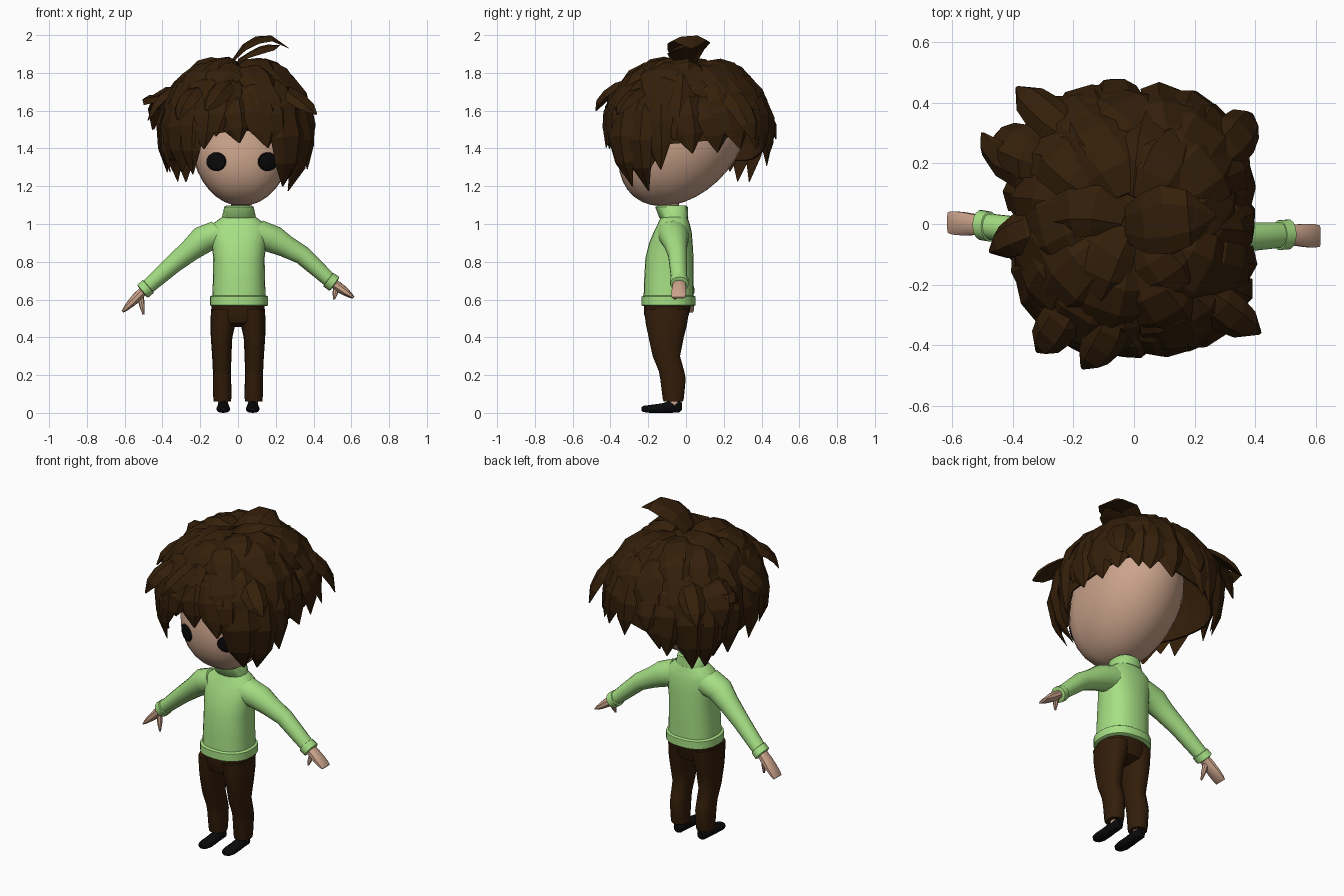
import bpy, bmesh, math, random
from mathutils import Vector

if "Cube" in bpy.data.objects:
    bpy.data.objects.remove(bpy.data.objects["Cube"])

random.seed(11)
X, Y, Z = Vector((1, 0, 0)), Vector((0, 1, 0)), Vector((0, 0, 1))


def material(name, rgb):
    m = bpy.data.materials.new(name)
    m.diffuse_color = (*rgb, 1)
    m.use_nodes = True
    m.node_tree.nodes["Principled BSDF"].inputs["Base Color"].default_value = m.diffuse_color
    return m


SKIN = material("skin", (0.60, 0.37, 0.26))
GREEN = material("green knit", (0.38, 0.74, 0.23))
HAIR = material("dark brown hair", (0.034, 0.0135, 0.003))
CLOTH = material("dark brown cloth", (0.033, 0.0125, 0.003))
BLACK = material("black", (0.003, 0.003, 0.0035))


def finish(name, bm, mat, smooth=40):
    bmesh.ops.recalc_face_normals(bm, faces=bm.faces)
    me = bpy.data.meshes.new(name)
    bm.to_mesh(me)
    bm.free()
    me.materials.append(mat)
    ob = bpy.data.objects.new(name, me)
    bpy.context.collection.objects.link(ob)
    if smooth:
        bpy.ops.object.select_all(action='DESELECT')
        ob.select_set(True)
        bpy.context.view_layer.objects.active = ob
        bpy.ops.object.shade_smooth_by_angle(angle=math.radians(smooth))
    return ob


def power(v, e):
    return math.copysign(abs(v) ** e, v)


def loft(name, rings, mat, d=Z, n=16, e=0.85, smooth=40):
    """Skin rings (centre, half width, half depth) lying across direction d."""
    d = Vector(d).normalized()
    a, b = (X, Z) if abs(d.y) > 0.9 else (Y.cross(d), Y)
    bm, rows = bmesh.new(), []
    for c, ra, rb in rings:
        rows.append([bm.verts.new(Vector(c) + a * ra * power(math.cos(k * math.tau / n), e)
                                  + b * rb * power(math.sin(k * math.tau / n), e)) for k in range(n)])
    for r, s in zip(rows, rows[1:]):
        for k in range(n):
            bm.faces.new((r[k], r[k - 1], s[k - 1], s[k]))
    bm.faces.new(rows[0])
    bm.faces.new(rows[-1])
    return finish(name, bm, mat, smooth)


def upright(cx, z, y0, y1, rx):
    return ((cx, (y0 + y1) / 2, z), rx, (y1 - y0) / 2)


# Head: egg with a flattened face, chin pushed forward and a full back
HC, HR, FACE = Vector((0.02, -0.02, 1.46)), Vector((0.27, 0.335, 0.365)), 0.32


def face_depth(u, w):
    q = max(1 - w * w, 1e-6)
    return FACE * q ** 0.5 * max(1 - u * u / q, 0) ** 0.3


bm = bmesh.new()
bmesh.ops.create_uvsphere(bm, u_segments=28, v_segments=18, radius=1)
for v in bm.verts:
    u, y, w = v.co
    p = Vector((u * HR.x, y * HR.y if y > 0 else -face_depth(u, w), w * HR.z))
    if w > 0:
        p.x *= 1 + 0.1 * w
        p.y += 0.1 * p.z * (1 if y > 0 else 0.3)
    else:
        p.y += 0.3 * p.z
    v.co = HC + p
finish("head", bm, SKIN)

# Eyes: thin plates following the face
for side, ex in (("left", -0.115), ("right", 0.158)):
    bm = bmesh.new()
    rows = []
    for r, off in ((0.022, 0.009), (0.045, 0.008), (0.053, 0.0)):
        row = []
        for k in range(24):
            x = ex + r * math.cos(k * math.tau / 24)
            z = 1.33 + 0.94 * r * math.sin(k * math.tau / 24)
            y = HC.y + 0.3 * min(z - HC.z, 0) - face_depth((x - HC.x) / HR.x, (z - HC.z) / HR.z)
            row.append(bm.verts.new((x, y - off, z)))
        rows.append(row)
    bm.faces.new(rows[0])
    for r, s in zip(rows, rows[1:]):
        for k in range(24):
            bm.faces.new((r[k], r[k - 1], s[k - 1], s[k]))
    finish("eye_" + side, bm, BLACK)

loft("neck", [upright(0.01, 1.0, -0.13, -0.03, 0.05), upright(0.015, 1.16, -0.15, -0.04, 0.05)], SKIN)

# Sweater
loft("sweater_body", [upright(0.005, *r) for r in (
    (0.59, -0.225, 0.04, 0.142), (0.70, -0.222, 0.04, 0.138), (0.82, -0.215, 0.04, 0.136),
    (0.90, -0.195, 0.035, 0.145), (0.96, -0.17, 0.03, 0.155), (1.0, -0.15, 0.02, 0.14),
    (1.045, -0.13, 0.005, 0.078))], GREEN, n=24)
loft("sweater_hem", [upright(0.005, *r) for r in (
    (0.565, -0.225, 0.04, 0.145), (0.57, -0.235, 0.05, 0.154),
    (0.615, -0.235, 0.05, 0.154), (0.622, -0.225, 0.04, 0.143))], GREEN, n=24)
loft("collar", [upright(0.005, *r) for r in (
    (1.025, -0.13, 0.0, 0.075), (1.035, -0.142, 0.012, 0.09), (1.09, -0.163, 0.01, 0.078),
    (1.098, -0.15, 0.0, 0.068), (1.07, -0.14, -0.01, 0.06))], GREEN, n=16)

# Arms, cuffs and hands, each side with its own pose
for side, s, elbow, wrist, tip, thumb in (
        ("right", 1, (0.34, -0.045, 0.835), (0.50, -0.035, 0.69), (0.612, -0.04, 0.61), (0.508, -0.06, 0.60)),
        ("left", -1, (-0.34, -0.03, 0.79), (-0.495, -0.005, 0.652), (-0.612, 0.005, 0.535), (-0.50, -0.025, 0.52))):
    elbow, wrist, tip, thumb = map(Vector, (elbow, wrist, tip, thumb))
    root, top = Vector((s * 0.08, -0.07, 0.945)), Vector((s * 0.18, -0.06, 0.92))
    d = wrist - top
    loft("sleeve_" + side, [(root, 0.09, 0.085), (top, 0.076, 0.075), (top.lerp(elbow, 0.45), 0.06, 0.06),
                            (elbow, 0.05, 0.05), (wrist, 0.038, 0.042)], GREEN, d, 14, 1)
    c = d.normalized()
    loft("cuff_" + side, [(wrist - c * 0.03, 0.036, 0.04), (wrist - c * 0.026, 0.045, 0.05),
                          (wrist + c * 0.012, 0.045, 0.05), (wrist + c * 0.016, 0.034, 0.038)], GREEN, d, 14, 1)
    h = tip - wrist
    loft("hand_" + side, [(wrist, 0.024, 0.032), (wrist + h * 0.35, 0.026, 0.037), (wrist + h * 0.6, 0.022, 0.04),
                          (wrist + h * 0.85, 0.014, 0.04), (tip, 0.006, 0.036)], SKIN, h, 10, 0.8)
    base = wrist + h * 0.2
    loft("thumb_" + side, [(base, 0.02, 0.018), (base.lerp(thumb, 0.6), 0.014, 0.014), (thumb, 0.005, 0.006)],
         SKIN, thumb - base, 8, 1)

# Trousers and shoes
loft("trouser_seat", [upright(0, *r) for r in (
    (0.455, -0.16, -0.05, 0.03), (0.475, -0.205, 0.0, 0.11), (0.52, -0.222, 0.015, 0.143),
    (0.585, -0.222, 0.03, 0.14))], CLOTH, n=20)
for side, s in (("left", -1), ("right", 1)):
    loft("trouser_leg_" + side, [upright(s * cx, z, y0, y1, rx) for z, y0, y1, cx, rx in (
        (0.06, -0.12, -0.015, 0.083, 0.046), (0.08, -0.125, -0.01, 0.083, 0.048),
        (0.18, -0.138, 0.0, 0.084, 0.048), (0.22, -0.145, -0.008, 0.085, 0.048),
        (0.30, -0.178, -0.03, 0.086, 0.051), (0.40, -0.20, -0.01, 0.087, 0.057),
        (0.47, -0.215, 0.008, 0.08, 0.066), (0.55, -0.225, 0.02, 0.075, 0.068))], CLOTH, n=14)
    loft("ankle_" + side, [upright(s * 0.08, 0.04, -0.09, -0.035, 0.026),
                           upright(s * 0.08, 0.09, -0.09, -0.035, 0.026)], SKIN, n=10)
    loft("shoe_" + side, [((s * 0.078, y, h / 2 + z0), rx, h / 2) for y, rx, h, z0 in (
        (-0.02, 0.016, 0.035, 0.018), (-0.035, 0.028, 0.062, 0.002), (-0.09, 0.031, 0.062, 0),
        (-0.13, 0.034, 0.05, 0), (-0.19, 0.037, 0.042, 0), (-0.222, 0.03, 0.034, 0.004),
        (-0.236, 0.015, 0.02, 0.01))], BLACK, Y, 12)

# Hair: overall dome, with the height of its lower edge set by compass angle
EDGE = [(0, 1.35), (55, 1.42), (95, 1.32), (130, 1.25), (165, 1.25), (200, 1.31), (216, 1.26), (230, 1.19),
        (240, 1.41), (258, 1.40), (270, 1.42), (290, 1.41), (300, 1.36), (310, 1.20), (335, 1.18),
        (350, 1.34), (360, 1.35)]


def edge_polar(az, extra=0.0):
    az %= 360
    for (a, p), (b, q) in zip(EDGE, EDGE[1:]):
        if a <= az <= b:
            z = p + (q - p) * (az - a) / (b - a) + extra
            return math.degrees(math.acos(max(-0.8, min(0.8, (z - 1.45) / 0.42))))


def dome(az, t, k=1.0):
    a, t = math.radians(az), math.radians(t)
    r = k * max(math.sin(t), 0) ** 0.83
    p = Vector((0.39 * r * power(math.cos(a), 0.72), 0.01 + 0.435 * r * power(math.sin(a), 0.72),
                1.45 + 0.42 * k * math.cos(t)))
    if p.x < 0 and p.y < 0:
        p.x *= 1 + 0.25 * p.y
    p.x -= 0.01
    return p


bm = bmesh.new()
N, ROWS = 40, 9
grid = [[bm.verts.new(dome(i * 9, 3 + (edge_polar(i * 9, 0.08) - 3) * j / ROWS, 0.95)) for i in range(N)]
        for j in range(ROWS + 1)]
bm.faces.new(grid[0])
for r, s in zip(grid, grid[1:]):
    for k in range(N):
        bm.faces.new((r[k], r[k - 1], s[k - 1], s[k]))
cap = finish("hair_base", bm, HAIR, 0)
mod = cap.modifiers.new("thickness", 'SOLIDIFY')
mod.thickness = 0.01


def lock(bm, pts, normals, width, thick, shape=(0.5, 0.9, 1.0, 0.72, 0.04)):
    """Pointed strand along pts with a bevelled top."""
    rows = []
    for i, (p, nrm) in enumerate(zip(pts, normals)):
        along = pts[min(i + 1, len(pts) - 1)] - pts[max(i - 1, 0)]
        side = nrm.cross(along).normalized() * width * shape[i]
        up = nrm * thick * shape[i]
        rows.append([bm.verts.new(q) for q in (
            p - side - up * 0.5, p - side * 0.5 + up * 0.7, p + side * 0.45 + up, p + side - up * 0.3,
            p - up * 0.5)])
    for r, s in zip(rows, rows[1:]):
        for k in range(5):
            bm.faces.new((r[k], r[k - 1], s[k - 1], s[k]))
    bm.faces.new(rows[0])
    bm.faces.new(rows[-1])


# Layers of locks: count, start angle, end angle (None = lower edge), half width
bm = bmesh.new()
for count, t0, t1, width in ((23, 48, None, 0.1), (15, 30, 92, 0.115), (10, 14, 66, 0.12), (6, 3, 42, 0.11)):
    for i in range(count):
        az = (i + random.uniform(-0.25, 0.25)) * 360 / count
        swirl = random.uniform(-6, 26)
        end = edge_polar(az, random.uniform(-0.02, 0.03)) if t1 is None else t1 + random.uniform(-10, 10)
        end = min(end, edge_polar(az) + 3)
        if t1 is None:
            swirl *= 0.3
        start = max(min(t0 + random.uniform(-6, 6), end - 25), 2)
        kick = random.uniform(-0.01, 0.05)
        pts, nrm = [], []
        for j, k in enumerate((0.95, 0.995, 1.005, 1.0, 1.0 + kick)):
            p = dome(az + swirl * (j / 4 - 0.6), start + (end - start) * j / 4, k)
            pts.append(p)
            nrm.append((p - Vector((-0.01, 0.01, 1.42))).normalized())
        lock(bm, pts, nrm, width * random.uniform(0.85, 1.15), 0.03)

# Loose tufts sticking out: root, bend, tip, half width
for root, bend, tip, width in (
        ((-0.26, 0.20, 1.70), (-0.45, 0.27, 1.72), (-0.45, 0.30, 1.50), 0.085),
        ((-0.28, 0.14, 1.66), (-0.46, 0.20, 1.66), (-0.50, 0.30, 1.66), 0.06),
        ((-0.20, 0.28, 1.72), (-0.32, 0.39, 1.66), (-0.385, 0.45, 1.55), 0.07),
        ((-0.28, 0.00, 1.72), (-0.41, -0.03, 1.68), (-0.475, -0.09, 1.55), 0.07),
        ((-0.05, -0.28, 1.76), (-0.10, -0.42, 1.70), (-0.17, -0.475, 1.60), 0.07),
        ((-0.20, -0.25, 1.72), (-0.28, -0.38, 1.68), (-0.32, -0.42, 1.55), 0.07),
        ((0.22, -0.22, 1.72), (0.33, -0.32, 1.66), (0.415, -0.36, 1.58), 0.07),
        ((0.26, 0.20, 1.72), (0.37, 0.32, 1.62), (0.39, 0.36, 1.45), 0.08),
        ((-0.05, 0.30, 1.70), (-0.06, 0.45, 1.60), (-0.07, 0.475, 1.45), 0.09)):
    a, b, c = map(Vector, (root, bend, tip))
    pts = [a * (1 - s) ** 2 + (b * 2.2 - (a + c) * 0.1) * s * (1 - s) + c * s * s for s in (0, 0.25, 0.5, 0.75, 1)]
    nrm = [(p - Vector((0, 0, 1.35))).normalized() for p in pts]
    lock(bm, pts, nrm, width, 0.03, (0.6, 1, 1, 0.8, 0.12))

# Curled cowlick on the crown
for path, width in ((((-0.03, 0.0, 1.86), (0.03, 0.0, 1.93), (0.10, 0.015, 1.968), (0.18, 0.02, 1.978),
                      (0.27, 0.03, 1.93)), 0.115),
                    (((0.0, -0.02, 1.86), (0.06, -0.02, 1.89), (0.12, -0.02, 1.915), (0.17, 0.0, 1.93),
                      (0.22, 0.02, 1.945)), 0.08)):
    lock(bm, [Vector(p) for p in path], [Z] * 5, width, 0.025, (0.5, 0.85, 1.0, 0.8, 0.06))
finish("hair_locks", bm, HAIR, 0)
